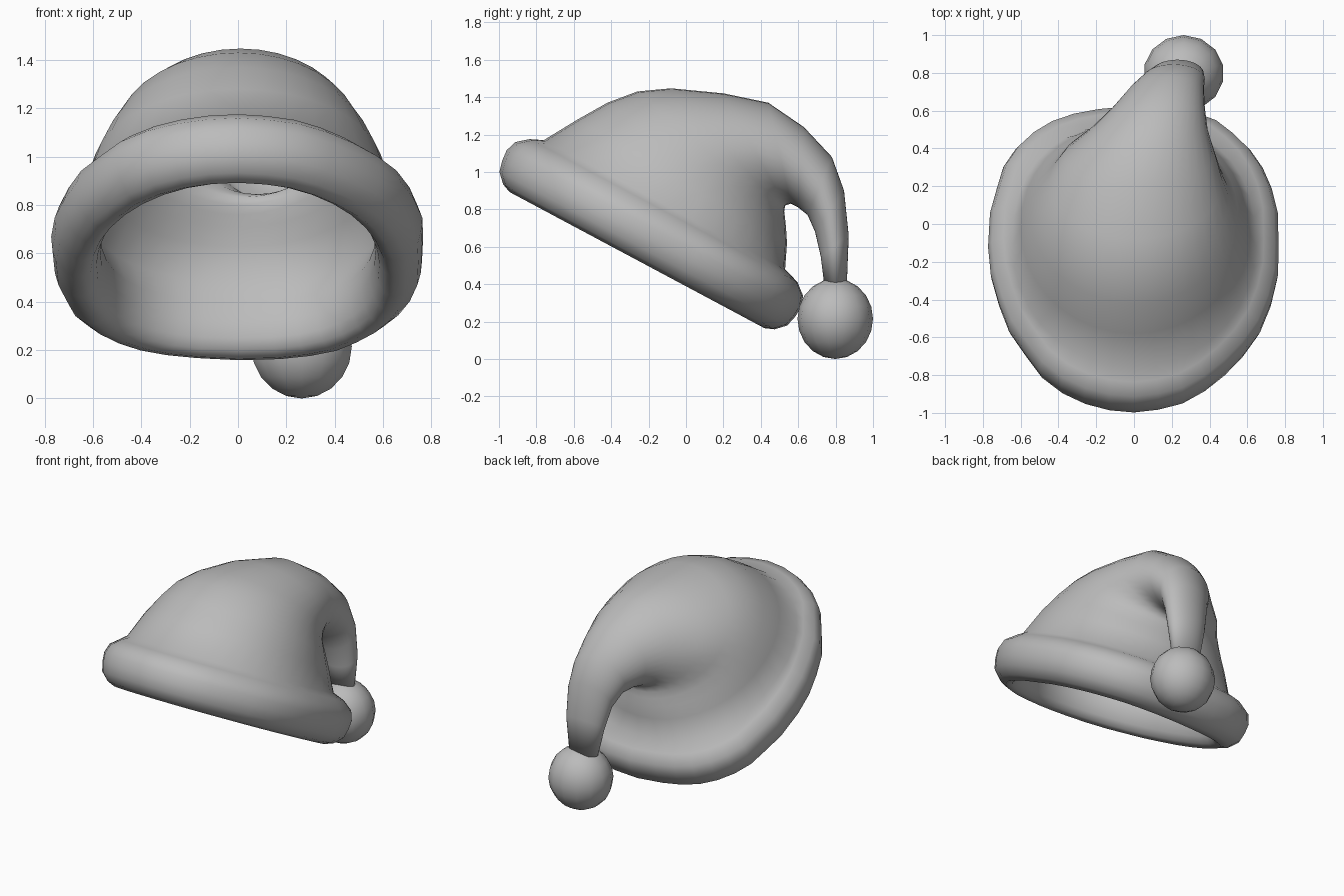
import bpy, bmesh, math, random
from mathutils import Vector

random.seed(4)
cube = bpy.data.objects.get("Cube")
if cube:
    bpy.data.objects.remove(cube, do_unlink=True)

grey = bpy.data.materials.new("plain grey")
grey.use_nodes = True
colour = (0.5, 0.5, 0.5, 1)
grey.diffuse_color = colour
grey.node_tree.nodes["Principled BSDF"].inputs["Base Color"].default_value = colour


def finish(name, bm):
    """Turn a bmesh into a smooth shaded object."""
    bmesh.ops.recalc_face_normals(bm, faces=bm.faces)
    me = bpy.data.meshes.new(name)
    bm.to_mesh(me)
    bm.free()
    me.materials.append(grey)
    for p in me.polygons:
        p.use_smooth = True
    ob = bpy.data.objects.new(name, me)
    bpy.context.collection.objects.link(ob)


def outline(t, power):
    """Unit oval: round at the front (+), squarer at the back (-)."""
    c, s = math.cos(t), math.sin(t)
    e = 2 / power if c < 0 else 1
    return (math.copysign(abs(s) ** e, s), math.copysign(abs(c) ** e, c))


N = 36
bm = bmesh.new()
rings = []


def add_ring(mid, front, back, rx, power, wobble):
    """One oval loop: front and back are half-axis vectors from mid."""
    ring = []
    for k in range(N):
        u, v = outline(math.tau * k / N, power)
        axis = front if v > 0 else back
        ring.append(bm.verts.new(mid + (axis * v + Vector((rx * u, 0, 0))) * wobble[k]))
    rings.append(ring)


EVEN = [1] * N
LUMPY = [random.uniform(0.99, 1.01) for k in range(N)]

# Crown and drooping tail: outer y z, inner y z, centre x, half width, squareness
SECTIONS = [
    (-0.76, 1.17, 0.53, 0.48, 0.00, 0.645, 2.4),
    (-0.58, 1.28, 0.54, 0.62, 0.00, 0.60, 2.1),
    (-0.42, 1.37, 0.535, 0.70, 0.00, 0.55, 2),
    (-0.26, 1.43, 0.53, 0.75, 0.00, 0.505, 1.9),
    (-0.08, 1.447, 0.525, 0.79, 0.01, 0.46, 1.9),
    (0.20, 1.42, 0.53, 0.82, 0.03, 0.40, 1.9),
    (0.44, 1.37, 0.56, 0.83, 0.08, 0.31, 2),
    (0.63, 1.24, 0.60, 0.81, 0.13, 0.245, 2),
    (0.78, 1.08, 0.65, 0.77, 0.175, 0.195, 2),
    (0.845, 0.90, 0.69, 0.68, 0.21, 0.165, 2),
    (0.87, 0.66, 0.72, 0.55, 0.23, 0.14, 2),
    (0.86, 0.40, 0.74, 0.39, 0.24, 0.105, 2),
]


def add_section(section, inset):
    oy, oz, iy, iz, cx, rx, power = section
    half = Vector((0, (oy - iy) / 2, (oz - iz) / 2))
    half *= 1 - inset / half.length
    add_ring(Vector((cx, (oy + iy) / 2, (oz + iz) / 2)), half, half, rx - inset, power, EVEN)


# Inside of the cloth, from the start of the tail down to the brim
for section in reversed(SECTIONS[:9]):
    add_section(section, 0.015)

# Rolled brim: (outward offset, height) from the tilted opening, inside to outside
CENTRE = Vector((0, -0.135, 0.642))
AXIS = Vector((0, -0.882, 0.471))
NORMAL = Vector((0, 0.471, 0.882))
BRIM = [(-0.07, 0.06), (-0.07, -0.03), (-0.055, -0.10), (-0.03, -0.14), (0.01, -0.16),
        (0.06, -0.14), (0.11, -0.09), (0.125, -0.03), (0.13, 0.03), (0.11, 0.09),
        (0.05, 0.14)]
for r, h in BRIM:
    add_ring(CENTRE + NORMAL * h, AXIS * (0.825 + r), AXIS * (0.70 + r), 0.64 + r, 2.5,
             LUMPY if r > 0 else EVEN)

# Outside of the cloth, up over the crown and down the tail
for section in SECTIONS:
    add_section(section, 0)

# One continuous surface, closed inside and at the tail tip
for a, b in zip(rings, rings[1:]):
    for i in range(N):
        j = (i + 1) % N
        bm.faces.new((a[i], a[j], b[j], b[i]))
bm.faces.new(rings[0])
bm.faces.new(rings[-1])
finish("hat_body", bm)

# Ball on the tip of the tail
bm = bmesh.new()
bmesh.ops.create_uvsphere(bm, u_segments=14, v_segments=10, radius=1)
for v in bm.verts:
    v.co = Vector((0.263 + v.co.x * 0.213, 0.798 + v.co.y * 0.202, 0.215 + v.co.z * 0.215))
finish("tip_ball", bm)
